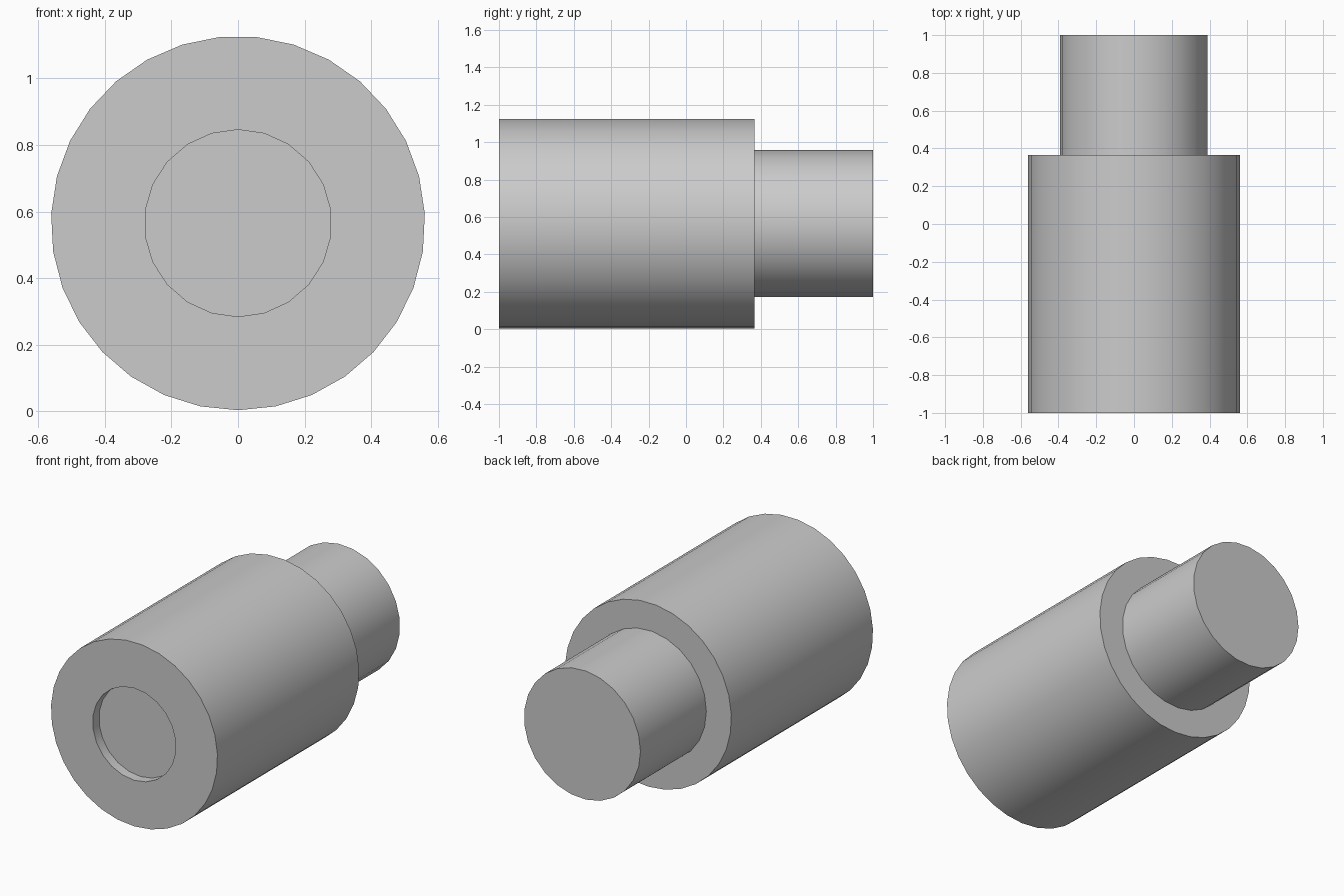
import bpy
import bmesh
from math import sin, cos, pi, radians

if "Cube" in bpy.data.objects:
    bpy.data.objects.remove(bpy.data.objects["Cube"], do_unlink=True)

AXIS_Z = 0.565
FRONT, SHOULDER, BACK = -1.0, 0.365, 1.0
RECESS_FLOOR = FRONT + 0.06

grey = bpy.data.materials.new("plain grey")
grey.use_nodes = True
colour = (0.6, 0.6, 0.6, 1)
grey.diffuse_color = colour
grey.node_tree.nodes["Principled BSDF"].inputs["Base Color"].default_value = colour

bm = bmesh.new()


def ring(sides, radius, y, start):
    """Closed loop of edges around the shaft axis."""
    angles = [start + 2 * pi * i / sides for i in range(sides)]
    verts = [bm.verts.new((radius * cos(a), y, AXIS_Z + radius * sin(a))) for a in angles]
    return [bm.edges.new((verts[i - 1], verts[i])) for i in range(sides)]


def tube(sides, radius, y0, y1, start):
    """Open cylinder wall; returns its two end loops."""
    a, b = ring(sides, radius, y0, start), ring(sides, radius, y1, start)
    bmesh.ops.bridge_loops(bm, edges=a + b)
    return a, b


def flat_fill(edges):
    bmesh.ops.triangle_fill(bm, edges=edges, use_beauty=True)


# Body, narrower neck behind it, and shallow round recess in the front
body_front, body_back = tube(31, 0.562, FRONT, SHOULDER, -pi / 2)
neck_base, neck_end = tube(25, 0.393, SHOULDER, BACK, pi)
recess_mouth, recess_floor = tube(22, 0.281, FRONT, RECESS_FLOOR, pi / 2)

# Front rim, shoulder and the two closed discs
flat_fill(body_front + recess_mouth)
flat_fill(body_back + neck_base)
flat_fill(neck_end)
flat_fill(recess_floor)
bmesh.ops.recalc_face_normals(bm, faces=bm.faces)

mesh = bpy.data.meshes.new("stepped_shaft")
bm.to_mesh(mesh)
bm.free()
mesh.materials.append(grey)
shaft = bpy.data.objects.new("stepped_shaft", mesh)
bpy.context.collection.objects.link(shaft)

# Smooth walls, crisp rims
bpy.ops.object.select_all(action="DESELECT")
shaft.select_set(True)
bpy.context.view_layer.objects.active = shaft
bpy.ops.object.shade_smooth_by_angle(angle=radians(30))
